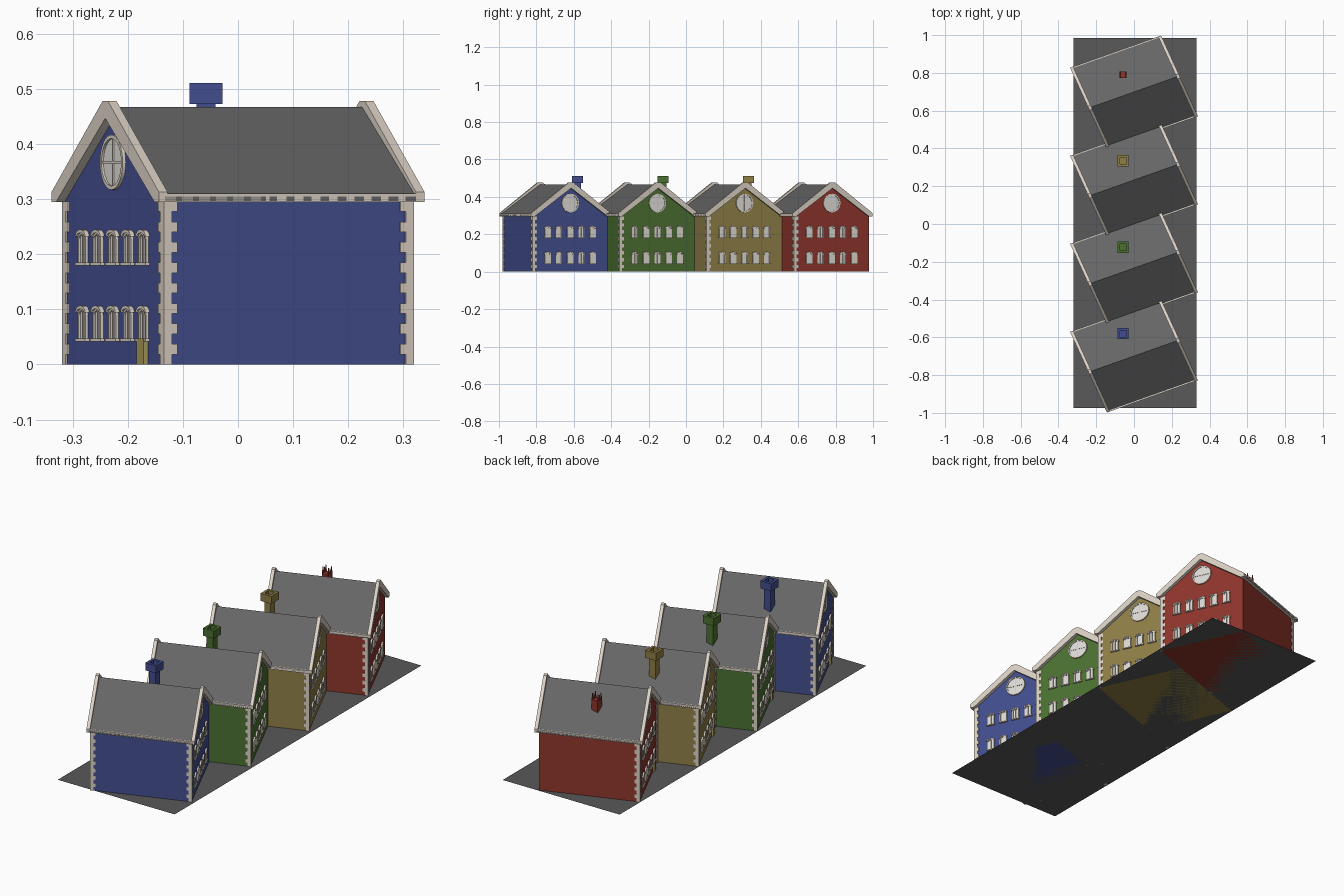
import bpy, bmesh, math
from mathutils import Matrix, Vector

if "Cube" in bpy.data.objects:
    bpy.data.objects.remove(bpy.data.objects["Cube"])

HX, HY = 0.238, 0.22          # wall half length / half width
TX, TY = 0.2556, 0.235        # roof trim half length / half width
EAVE, RIDGE = 0.305, 0.467


def material(name, rgb):
    m = bpy.data.materials.new(name)
    m.diffuse_color = (*rgb, 1)
    m.use_nodes = True
    m.node_tree.nodes["Principled BSDF"].inputs["Base Color"].default_value = m.diffuse_color
    return m


TRIM = material("trim_stone", (0.70, 0.63, 0.55))
GLASS = material("window_glass", (0.72, 0.71, 0.68))
ROOF = material("roof_slate", (0.13, 0.13, 0.13))
GROUND = material("ground_asphalt", (0.10, 0.10, 0.10))
DOOR = material("door_paint", (0.38, 0.32, 0.10))


def box(bm, x0, x1, y0, y1, z0, z1):
    mat = Matrix.Translation(((x0 + x1) / 2, (y0 + y1) / 2, (z0 + z1) / 2)) \
        @ Matrix.Diagonal((abs(x1 - x0), abs(y1 - y0), abs(z1 - z0), 1))
    bmesh.ops.create_cube(bm, size=1, matrix=mat)


def prism(bm, pts, x0, x1):
    """Extrude a (y, z) outline along x."""
    a = [bm.verts.new((x0, y, z)) for y, z in pts]
    b = [bm.verts.new((x1, y, z)) for y, z in pts]
    bm.faces.new(a)
    bm.faces.new(b)
    for i in range(len(pts)):
        j = (i + 1) % len(pts)
        bm.faces.new((a[i], a[j], b[j], b[i]))


def ring(bm, outer, inner, x0, x1):
    """Frame between two matching (y, z) loops, extruded along x."""
    loops = [[bm.verts.new((x, y, z)) for y, z in pts]
             for pts, x in ((outer, x0), (outer, x1), (inner, x1), (inner, x0))]
    n = len(outer)
    for k in range(4):
        p, q = loops[k], loops[(k + 1) % 4]
        for i in range(n):
            j = (i + 1) % n
            bm.faces.new((p[i], p[j], q[j], q[i]))


def finish(bm, name, mat, matrix=Matrix()):
    bm.transform(matrix)
    bmesh.ops.recalc_face_normals(bm, faces=bm.faces)
    me = bpy.data.meshes.new(name)
    bm.to_mesh(me)
    bm.free()
    me.materials.append(mat)
    ob = bpy.data.objects.new(name, me)
    bpy.context.collection.objects.link(ob)
    return ob


def arc(cy, cz, ry, rz, n, a0=0.0, a1=math.pi):
    return [(cy + ry * math.cos(a0 + (a1 - a0) * i / n),
             cz + rz * math.sin(a0 + (a1 - a0) * i / n)) for i in range(n + 1)]


def arched(cy, z0, z1, w, rise):
    return [(cy - w, z0), (cy + w, z0)] + arc(cy, z1 - rise, w, rise, 8)


def circle(r, cz, n=32):
    return arc(0, cz, r, r, n, 0, 2 * math.pi)[:-1]


def house(label, cy, wall):
    M = Matrix(((0.943, -0.415, 0, 0), (0.334, 0.910, 0, cy), (0, 0, 1, 0), (0, 0, 0, 1)))

    # walls with pointed gables
    bm = bmesh.new()
    prism(bm, [(-HY, 0), (HY, 0), (HY, 0.302), (0, 0.456), (-HY, 0.302)], -HX, HX)
    finish(bm, label + "_walls", wall, M)

    # roof slabs
    bm = bmesh.new()
    prism(bm, [(-TY, 0.297), (-TY, EAVE), (0, RIDGE), (TY, EAVE), (TY, 0.297), (0, 0.454)],
          -0.245, 0.245)
    finish(bm, label + "_roof", ROOF, M)

    # bargeboards on both gables and eave mouldings
    bm = bmesh.new()
    for s in (-1, 1):
        prism(bm, [(-TY, 0.295), (-TY, 0.313), (-0.012, 0.478), (0.012, 0.478), (TY, 0.313),
                   (TY, 0.295), (0.215, 0.295), (0, 0.447), (-0.215, 0.295)], s * 0.239, s * TX)
        box(bm, -TX, TX, s * (HY - 0.002), s * TY, 0.295, 0.31)
    finish(bm, label + "_roof_trim", TRIM, M)

    # corner quoins (three corners), alternating long and short blocks
    bm = bmesh.new()
    for sx, sy in ((-1, -1), (1, -1), (-1, 1)):
        for k in range(16):
            w = 0.026 if k % 2 else 0.016
            box(bm, sx * (HX + 0.003 - w), sx * (HX + 0.003),
                sy * (HY + 0.003 - w), sy * (HY + 0.003), k * 0.0185, (k + 1) * 0.0185)
    finish(bm, label + "_quoins", TRIM, M)

    # gable windows: two rows of five plus a round window
    frames, panes = bmesh.new(), bmesh.new()
    for s in (-1, 1):
        for z in (0.042, 0.180):
            for k in range(-2, 3):
                y = k * 0.066
                prism(panes, arched(y, z, z + 0.058, 0.015, 0.01), s * (HX - 0.004), s * (HX + 0.002))
                ring(frames, arched(y, z, z + 0.06, 0.0175, 0.012),
                     arched(y, z + 0.004, z + 0.056, 0.0125, 0.009), s * (HX - 0.004), s * (HX + 0.005))
                box(frames, s * HX, s * (HX + 0.004), y - 0.0015, y + 0.0015, z, z + 0.056)
                box(frames, s * HX, s * (HX + 0.008), y - 0.0225, y + 0.0225, z, z + 0.005)
                hood = arc(y, z + 0.052, 0.022, 0.013, 8)
                hood += arc(y, z + 0.052, 0.016, 0.007, 8)[::-1]
                prism(frames, hood, s * HX, s * (HX + 0.008))
        prism(panes, circle(0.047, 0.367), s * (HX - 0.004), s * (HX + 0.002))
        ring(frames, circle(0.05, 0.367), circle(0.043, 0.367), s * (HX - 0.004), s * (HX + 0.006))
        box(frames, s * HX, s * (HX + 0.004), -0.002, 0.002, 0.322, 0.412)
        box(frames, s * HX, s * (HX + 0.004), -0.045, 0.045, 0.365, 0.369)
    finish(frames, label + "_window_frames", TRIM, M)
    finish(panes, label + "_window_panes", GLASS, M)

    # front door below the end window
    bm = bmesh.new()
    box(bm, -HX - 0.009, -HX, -0.147, -0.117, 0, 0.047)
    finish(bm, label + "_door", DOOR, M)


def chimney(label, y, wall, broken=False):
    M = Matrix.Translation((-0.058, y, 0))
    bm = bmesh.new()
    r = 0.0175
    if broken:
        # stump with a ragged rim
        box(bm, -r, r, -r, r, 0.34, 0.435)
        for s in (-1, 1):
            for k in range(3):
                a = -r + k * 2 * r / 3
                pts = [(a, 0.43), (a + 0.0117, 0.43), (a + 0.006, 0.462 + 0.006 * ((k + s) % 2))]
                prism(bm, pts, s * r, s * (r - 0.004))
    else:
        # hollow cap on a square stack
        box(bm, -r, r, -r, r, 0.34, 0.48)
        outer, inner = 0.03, 0.017
        for s in (-1, 1):
            box(bm, s * inner, s * outer, -outer, outer, 0.473, 0.511)
            box(bm, -inner, inner, s * inner, s * outer, 0.473, 0.511)
    finish(bm, label + "_chimney", wall, M)


# row of four houses
COLOURS = [("blue_house", (0.055, 0.075, 0.27)), ("green_house", (0.07, 0.16, 0.03)),
           ("yellow_house", (0.27, 0.21, 0.06)), ("red_house", (0.27, 0.035, 0.025))]
for i, (label, rgb) in enumerate(COLOURS):
    paint = material(label + "_paint", rgb)
    house(label, -0.699 + 0.466 * i, paint)
    chimney(label, -0.58 + 0.457 * i, paint, broken=(i == 3))

# ground sheet
bm = bmesh.new()
bm.faces.new([bm.verts.new(c) for c in
              ((-0.32, -0.974, 0), (0.33, -0.974, 0), (0.33, 0.984, 0), (-0.32, 0.984, 0))])
finish(bm, "ground_sheet", GROUND)
